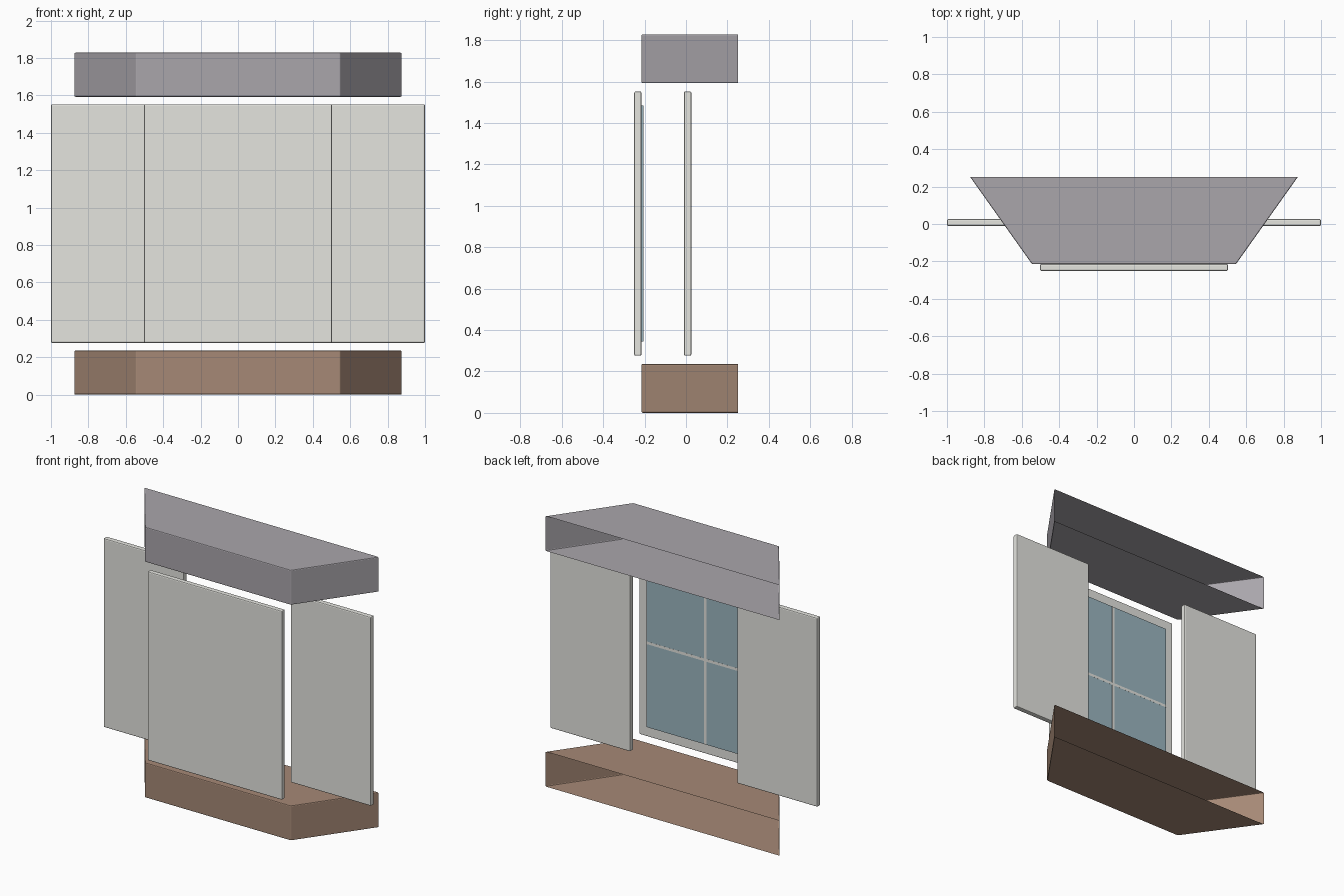
import bpy, bmesh

if "Cube" in bpy.data.objects:
    bpy.data.objects.remove(bpy.data.objects["Cube"])


def material(name, rgb):
    m = bpy.data.materials.new(name)
    m.diffuse_color = (*rgb, 1)
    m.use_nodes = True
    m.node_tree.nodes["Principled BSDF"].inputs["Base Color"].default_value = m.diffuse_color
    return m


WHITE = material("painted_frame", (0.78, 0.78, 0.74))
SLATE = material("roof_grey", (0.40, 0.38, 0.41))
BROWN = material("base_brown", (0.38, 0.25, 0.18))
GLASS = material("glass_blue", (0.33, 0.47, 0.53))


def finish(name, bm, mat, bevel=0.0):
    bmesh.ops.recalc_face_normals(bm, faces=bm.faces)
    me = bpy.data.meshes.new(name)
    bm.to_mesh(me)
    bm.free()
    ob = bpy.data.objects.new(name, me)
    bpy.context.collection.objects.link(ob)
    me.materials.append(mat)
    if bevel:
        b = ob.modifiers.new("bevel", "BEVEL")
        b.width, b.segments = bevel, 2
    return ob


def box(name, x, y, z, mat, bevel=0.0):
    bm = bmesh.new()
    bmesh.ops.create_cube(bm, size=1)
    for v in bm.verts:
        v.co = [lo + (c + 0.5) * (hi - lo) for c, (lo, hi) in zip(v.co, (x, y, z))]
    return finish(name, bm, mat, bevel)


def bay_shell(name, z0, z1, mat):
    # trapezoid prism, open at the back where it meets the wall
    outline = [(0.875, 0.25), (-0.875, 0.25), (-0.545, -0.215), (0.545, -0.215)]
    bm = bmesh.new()
    lo = [bm.verts.new((x, y, z0)) for x, y in outline]
    hi = [bm.verts.new((x, y, z1)) for x, y in outline]
    bm.faces.new(lo[::-1])
    bm.faces.new(hi)
    for i in (1, 2, 3):
        j = (i + 1) % 4
        bm.faces.new((lo[i], lo[j], hi[j], hi[i]))
    ob = finish(name, bm, mat, 0.006)
    # make normals point outward on the open shell
    me = ob.data
    if me.polygons[1].normal.z < 0:
        me.flip_normals()
    return ob


# base and roof
bay_shell("bay_base", 0.0, 0.236, BROWN)
bay_shell("bay_roof", 1.592, 1.828, SLATE)

# window panels
Z = (0.276, 1.552)
box("front_panel", (-0.503, 0.503), (-0.25, -0.215), Z, WHITE, 0.007)
for side, x in (("left", (-1.0, -0.4)), ("right", (0.4, 1.0))):
    box(side + "_panel", x, (-0.01, 0.026), Z, WHITE, 0.007)

# glass on the inner side of the front panel, with thin glazing bars
box("front_glass", (-0.44, 0.44), (-0.22, -0.206), (0.344, 1.484), GLASS)
box("glazing_bar_horizontal", (-0.44, 0.44), (-0.22, -0.2055), (0.905, 0.923), WHITE)
box("glazing_bar_vertical", (-0.009, 0.009), (-0.22, -0.2055), (0.344, 1.484), WHITE)
